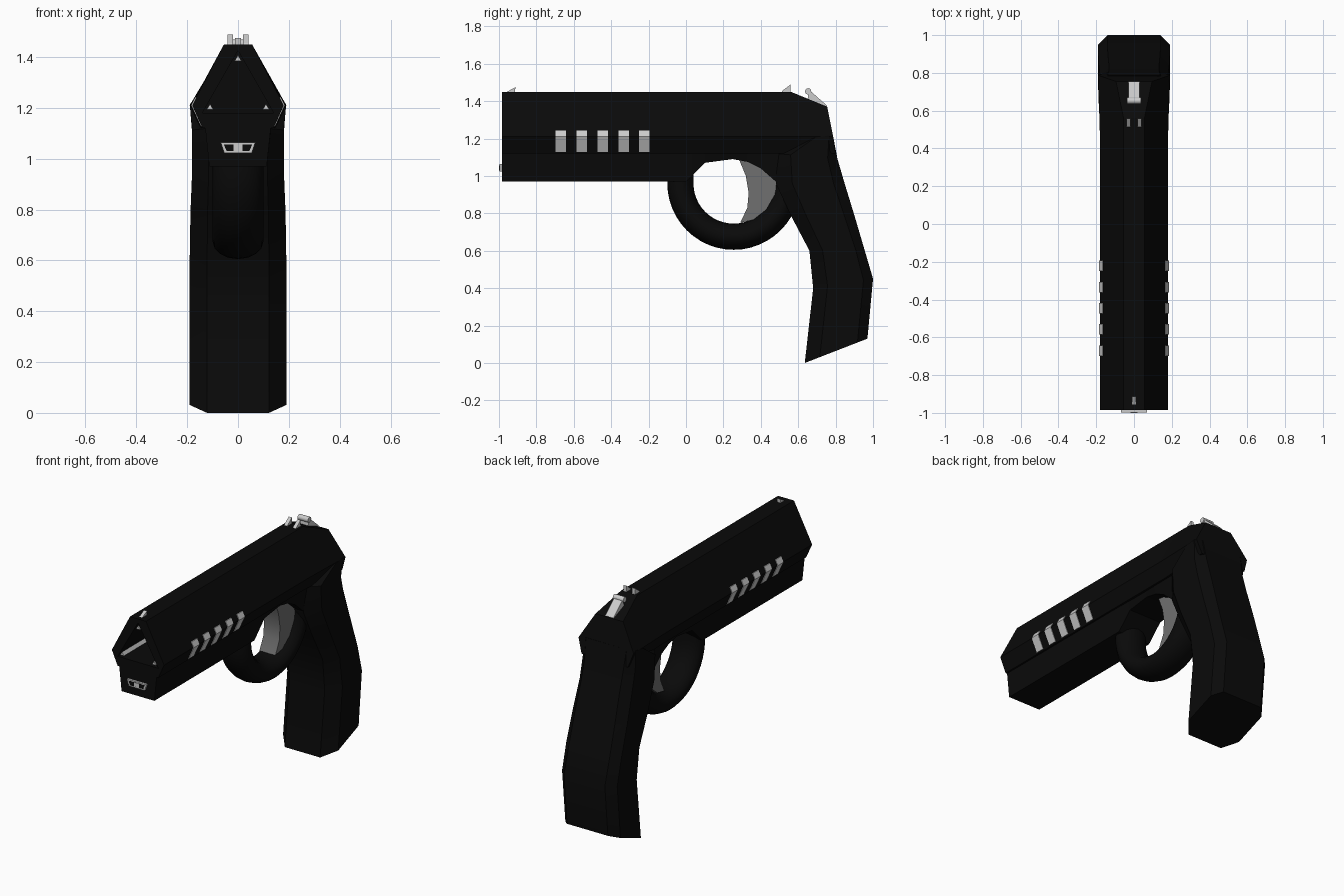
import bpy, bmesh, math
from math import sin, cos, pi

if "Cube" in bpy.data.objects:
    bpy.data.objects.remove(bpy.data.objects["Cube"])


def material(name, v):
    m = bpy.data.materials.new(name)
    m.diffuse_color = (v, v, v, 1)
    m.use_nodes = True
    m.node_tree.nodes["Principled BSDF"].inputs["Base Color"].default_value = m.diffuse_color
    return m


BLACK = material("black_finish", 0.003)
GREY = material("trigger_grey", 0.16)


def loft(name, sections, mat=None, smooth=0):
    """Skin a list of closed sections and cap both ends."""
    bm = bmesh.new()
    rings = [[bm.verts.new(p) for p in s] for s in sections]
    n = len(rings[0])
    for a, b in zip(rings, rings[1:]):
        for i in range(n):
            j = (i + 1) % n
            bm.faces.new((a[i], a[j], b[j], b[i]))
    bm.faces.new(rings[0])
    bm.faces.new(rings[-1])
    bmesh.ops.recalc_face_normals(bm, faces=bm.faces)
    me = bpy.data.meshes.new(name)
    bm.to_mesh(me)
    bm.free()
    ob = bpy.data.objects.new(name, me)
    bpy.context.collection.objects.link(ob)
    if mat:
        me.materials.append(mat)
    if smooth:
        bpy.ops.object.select_all(action='DESELECT')
        ob.select_set(True)
        bpy.context.view_layer.objects.active = ob
        bpy.ops.object.shade_smooth_by_angle(angle=math.radians(smooth))
    return ob


def mirrored(half):
    return half + [(-x, y, z) for x, y, z in reversed(half)]


def along_x(name, yz, x0, x1, mat=None, smooth=0):
    return loft(name, [[(x, y, z) for y, z in yz] for x in (x0, x1)], mat, smooth)


def along_y(name, xz, y0, y1, mat=None):
    return loft(name, [[(x, y, z) for x, z in xz] for y in (y0, y1)], mat)


# Slide: tapered hexagonal bar with a sloping rear end
slide = loft("slide", [
    mirrored([(.055, -.985, 1.45), (.18, -.985, 1.21), (.14, -.985, 1.12)]),
    mirrored([(.055, .45, 1.45), (.18, .45, 1.21), (.14, .45, 1.12)]),
    mirrored([(.055, .56, 1.45), (.185, .62, 1.21), (.15, .60, 1.12)]),
    mirrored([(.095, .755, 1.37), (.19, .787, 1.21), (.16, .80, 1.12)])], BLACK)

# Triangular muzzle opening, with a rod in each corner
cutter = along_y("muzzle_cutter", [(0, 1.425), (.14, 1.18), (-.14, 1.18)], -1.1, -.5)
cutter.hide_render = True
cutter.hide_viewport = True
cut = slide.modifiers.new("muzzle", 'BOOLEAN')
cut.object = cutter
cut.operation = 'DIFFERENCE'
cut.solver = 'EXACT'
for i, (x, z) in enumerate([(0, 1.385), (.11, 1.193), (-.11, 1.193)]):
    along_y(f"muzzle_rod_{i}", [(x - .013, z), (x + .013, z), (x, z + .022)], -.985, -.5)

# Frame under the slide, arched over the trigger
frame = [(-.985, .97), (.0, .97), (.03, 1.0), (.1, 1.07), (.25, 1.09),
         (.33, 1.075), (.4, 1.04), (.48, .97), (.6, .93)]
loft("frame", [mirrored([(.13, y, 1.13), (.113, y, z)]) for y, z in frame], BLACK)

# Grip: chamfered sections from the butt up (front y, z, back y, z, half width)
grip = []
for yf, zf, yb, zb, w in [
        (.635, 0, .97, .13, .19), (.68, .4, 1.0, .45, .19), (.66, .6, .953, .61, .19),
        (.56, .79, .9, .79, .187), (.48, .96, .848, .96, .18),
        (.48, 1.12, .81, 1.09, .18), (.66, 1.2, .785, 1.22, .189)]:
    d = yb - yf
    at = lambda t: (yf + d * t, zf + (zb - zf) * t)
    grip.append(mirrored([(w * .64, *at(0)), (w, *at(.24)), (w, *at(.84)), (w * .74, *at(1))]))
loft("grip", grip, BLACK, 30)

# Trigger guard: lower half of a ring with an oval section
guard = []
for i in range(25):
    a = pi + pi * i / 24
    ring = []
    for k in range(16):
        t = 2 * pi * k / 16
        r = .285 + .07 * cos(t)
        ring.append((.1 * sin(t), .255 + r * cos(a), .96 + r * sin(a)))
    guard.append(ring)
for end in (0, -1):
    guard.insert(0 if end == 0 else len(guard),
                 [(x, y, z + .06) for x, y, z in guard[end]])
loft("trigger_guard", guard, BLACK, 40)

# Trigger: crescent blade
along_x("trigger", [(.285, 1.085), (.32, 1.0), (.335, .91), (.328, .83), (.29, .75),
                    (.36, .765), (.43, .82), (.475, .9), (.49, .98), (.40, 1.06),
                    (.36, 1.085)], -.055, .055, GREY, 35)

# Five vent strips wrapped over each side edge of the slide
for s, side in ((1, "right"), (-1, "left")):
    strip = [(.146, 1.127), (.184, 1.21), (.168, 1.242), (.15, 1.242), (.13, 1.13)]
    for i in range(5):
        y = -.67 + .112 * i
        along_y(f"vent_{side}_{i}", [(s * x, z) for x, z in strip], y - .028, y + .028)


# Front lamp: bezel, dark window and bright centre
def trapezoid(w, h):
    return [(-w, 1.043 + h), (w, 1.043 + h), (w * .8, 1.043 - h), (-w * .8, 1.043 - h)]


along_y("lamp_bezel", trapezoid(.068, .02), -.998, -.95)
along_y("lamp_window", trapezoid(.056, .013), -.999, -.95, BLACK)
along_y("lamp_centre", [(-.018, 1.055), (.018, 1.055), (.018, 1.031), (-.018, 1.031)], -1.0, -.95)

# Sights
along_x("front_sight", [(-.965, 1.445), (-.912, 1.475), (-.915, 1.445)], -.011, .011)
for s, side in ((1, "right"), (-1, "left")):
    along_x(f"rear_sight_{side}", [(.51, 1.445), (.515, 1.455), (.558, 1.488), (.56, 1.44)],
            s * .03 - .011, s * .03 + .011)

# Hammer: sloping spur with a round knob
along_x("hammer_spur", [(.655, 1.445), (.67, 1.45), (.755, 1.375), (.74, 1.36), (.65, 1.40)],
        -.028, .028)
knob = [(.653 + .017 * cos(2 * pi * k / 12), 1.452 + .017 * sin(2 * pi * k / 12)) for k in range(12)]
along_x("hammer_knob", knob, -.036, .036, None, 40)
